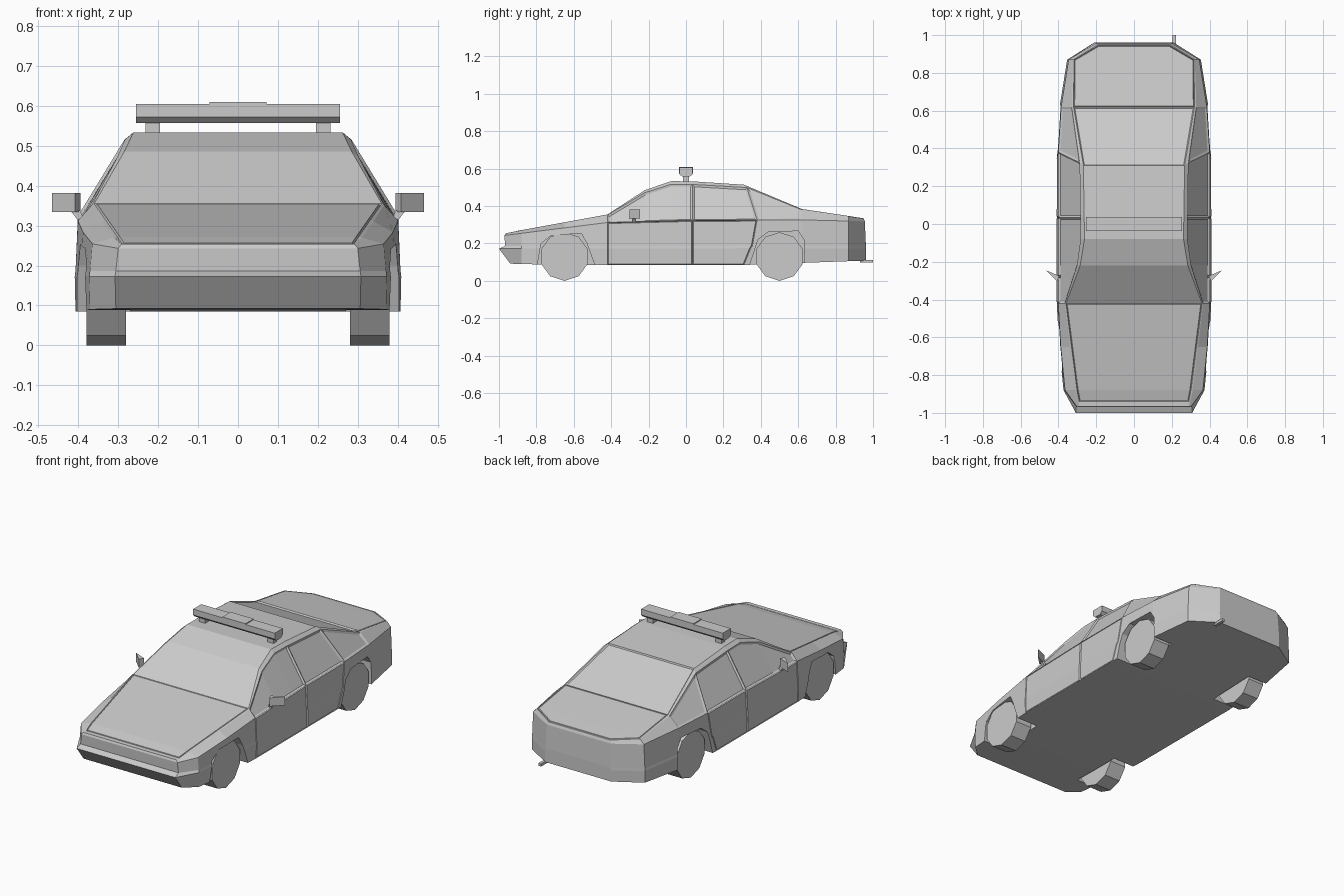
import bpy, bmesh, math
from mathutils import Vector

old = bpy.data.objects.get("Cube")
if old:
    bpy.data.objects.remove(old, do_unlink=True)

# Single flat paint colour
grey = bpy.data.materials.new("plain_grey")
grey.use_nodes = True
color = (0.6, 0.6, 0.6, 1)
grey.diffuse_color = color
grey.node_tree.nodes["Principled BSDF"].inputs["Base Color"].default_value = color


def finish(name, bm):
    bmesh.ops.recalc_face_normals(bm, faces=bm.faces[:])
    mesh = bpy.data.meshes.new(name)
    bm.to_mesh(mesh)
    bm.free()
    mesh.materials.append(grey)
    obj = bpy.data.objects.new(name, mesh)
    bpy.context.scene.collection.objects.link(obj)
    return obj


def prism(name, base, step):
    """Extrude a flat polygon of 3D points along a vector."""
    bm = bmesh.new()
    step = Vector(step)
    low = [bm.verts.new(p) for p in base]
    high = [bm.verts.new(Vector(p) + step) for p in base]
    bm.faces.new(low)
    bm.faces.new(high)
    n = len(base)
    for i in range(n):
        j = (i + 1) % n
        bm.faces.new((low[i], low[j], high[j], high[i]))
    return finish(name, bm)


def side_prism(name, profile, x0, x1):
    """Extrude a y-z profile across x."""
    return prism(name, [(x0, y, z) for y, z in profile], (x1 - x0, 0, 0))


def box(name, x0, x1, y0, y1, z0, z1):
    return side_prism(name, [(y0, z0), (y1, z0), (y1, z1), (y0, z1)], x0, x1)


def along(line, y):
    """Value of a piecewise straight line at y."""
    for (y0, v0), (y1, v1) in zip(line, line[1:]):
        if y <= y1:
            return v0 + (v1 - v0) * (y - y0) / (y1 - y0)
    return line[-1][1]


# Body lines from nose to tail
nose, tail, door_end = -.97, .95, .31
stations = [nose, -.88, -.65, -.42, -.22, -.08, .035, door_end, .62, .87, tail]
half_width = [(nose, .3), (-.88, .365), (-.65, .388), (-.42, .401),
              (door_end, .401), (.62, .386), (.87, .346), (tail, .2)]
belt_height = [(nose, .243), (-.42, .312), (.035, .324), (.62, .326), (tail, .318)]
top_width = [(nose, .29), (-.42, .36), (-.22, .285), (-.08, .262),
             (door_end, .268), (.62, .32), (.87, .318), (tail, .19)]
top_height = [(nose, .255), (-.42, .355), (-.22, .485), (-.08, .533),
              (.035, .532), (door_end, .514), (.62, .384), (tail, .335)]
floor_height = [(nose, .092), (-.65, .085), (door_end, .085), (tail, .108)]
# Forward or backward lean of each section point, from floor to top edge
lean = {nose: (.03, -.03, .002, 0, .005, .03),
        door_end: (0, .035, .045, .07, .015, 0),
        tail: (.012, .012, .012, .006, 0, -.005)}


def section(y):
    """Floor, bumper lip, lower side, belt, shoulder and top edge points."""
    w, bz = along(half_width, y), along(belt_height, y)
    tx, tz = along(top_width, y), along(top_height, y)
    outline = [(w + .006, along(floor_height, y)), (w + .008, .172),
               (w + .006, .186), (w, bz),
               (w + (tx - w) * .85, bz + (tz - bz) * .92), (tx, tz)]
    shifts = lean.get(y, [0] * len(outline))
    return [(x, y + shift, z) for (x, z), shift in zip(outline, shifts)]


bm = bmesh.new()
rings = []
for y in stations:
    pts = section(y)
    left = [bm.verts.new(p) for p in pts]
    right = [bm.verts.new((-x, py, z)) for x, py, z in reversed(pts)]
    rings.append(left + right)
size = len(rings[0])
half = size // 2
panel = {}
for r in range(len(rings) - 1):
    a, b = rings[r], rings[r + 1]
    for i in range(size):
        j = (i + 1) % size
        panel[r, i] = bm.faces.new((a[i], a[j], b[j], b[i]))
# Nose and tail strips
for ring in (rings[0], rings[-1]):
    for i in range(half - 1):
        bm.faces.new((ring[i], ring[i + 1], ring[size - 2 - i], ring[size - 1 - i]))
bmesh.ops.recalc_face_normals(bm, faces=bm.faces[:])


def inset(faces, width, depth):
    bmesh.ops.inset_region(bm, faces=faces, thickness=width, depth=depth,
                           use_even_offset=True, use_boundary=True)


def seam(faces):
    """Cut a narrow V-shaped gap round a panel."""
    inset(faces, .003, -.006)
    inset(faces, .003, .006)


def both_sides(first, last, columns):
    for mirror in (False, True):
        yield [panel[r, size - 2 - c if mirror else c]
               for r in range(first, last) for c in columns]


# Doors and side windows
for first, last in ((3, 6), (6, 7)):
    for door in both_sides(first, last, (0, 1, 2)):
        seam(door)
    for window in both_sides(first, last, (3,)):
        inset(window, .01, -.007)
# Rear pillar glass, rear window, hood and boot lid
for window in both_sides(7, 8, (3,)):
    inset(window, .012, -.005)
top = half - 1
inset([panel[7, top]], .006, -.006)
seam([panel[r, top] for r in range(0, 3)])
seam([panel[r, top] for r in range(8, 10)])
body = finish("car_body", bm)

# Wheel arches cut into the body
front_arch = [(-.8, .05), (-.775, .2), (-.72, .242), (-.56, .254),
              (-.53, .2), (-.475, .05)]
rear_arch = [(.33, .05), (.385, .22), (.44, .262), (.6, .266),
             (.63, .22), (.635, .05)]
cutters = []
for s in (1, -1):
    for arch in (front_arch, rear_arch):
        cutter = side_prism("arch_cutter", arch, s * .27, s * .5)
        cutter.hide_render = True
        cutters.append(cutter)
        mod = body.modifiers.new("arch", 'BOOLEAN')
        mod.operation = 'DIFFERENCE'
        mod.solver = 'EXACT'
        mod.object = cutter
graph = bpy.context.evaluated_depsgraph_get()
cut_mesh = bpy.data.meshes.new_from_object(body.evaluated_get(graph))
body.modifiers.clear()
body.data = cut_mesh
for cutter in cutters:
    bpy.data.objects.remove(cutter, do_unlink=True)

# Ten-sided wheels, door mirrors and light bar legs
radius = .13
turns = [k * math.tau / 10 for k in range(10)]
for side, s in (("left", 1), ("right", -1)):
    for end, y in (("front", -.65), ("rear", .5)):
        rim = [(y + radius * math.sin(t), radius - radius * math.cos(t)) for t in turns]
        side_prism(f"{end}_{side}_wheel", rim, s * .28, s * .38)
    outline = [(.395, -.275), (.408, -.302), (.466, -.245), (.412, -.268)]
    prism(f"{side}_mirror", [(s * x, y, .334) for x, y in outline], (0, 0, .048))
    stem = [(.385, .312), (.4, .312), (.42, .338), (.395, .338)]
    prism(f"{side}_mirror_stem", [(s * x, -.285, z) for x, z in stem], (0, .014, 0))
    box(f"{side}_light_bar_leg", s * .195, s * .232, -.015, .015, .525, .562)

# Roof light bar with raised centre
bar = [(-.02, .557), (.02, .557), (.036, .572), (.036, .605), (-.036, .605), (-.036, .572)]
side_prism("light_bar", bar, -.255, .255)
box("light_bar_centre", -.072, .072, -.037, .037, .575, .61)

# Exhaust pipe
box("exhaust_pipe", .205, .222, .93, 1, .097, .112)
